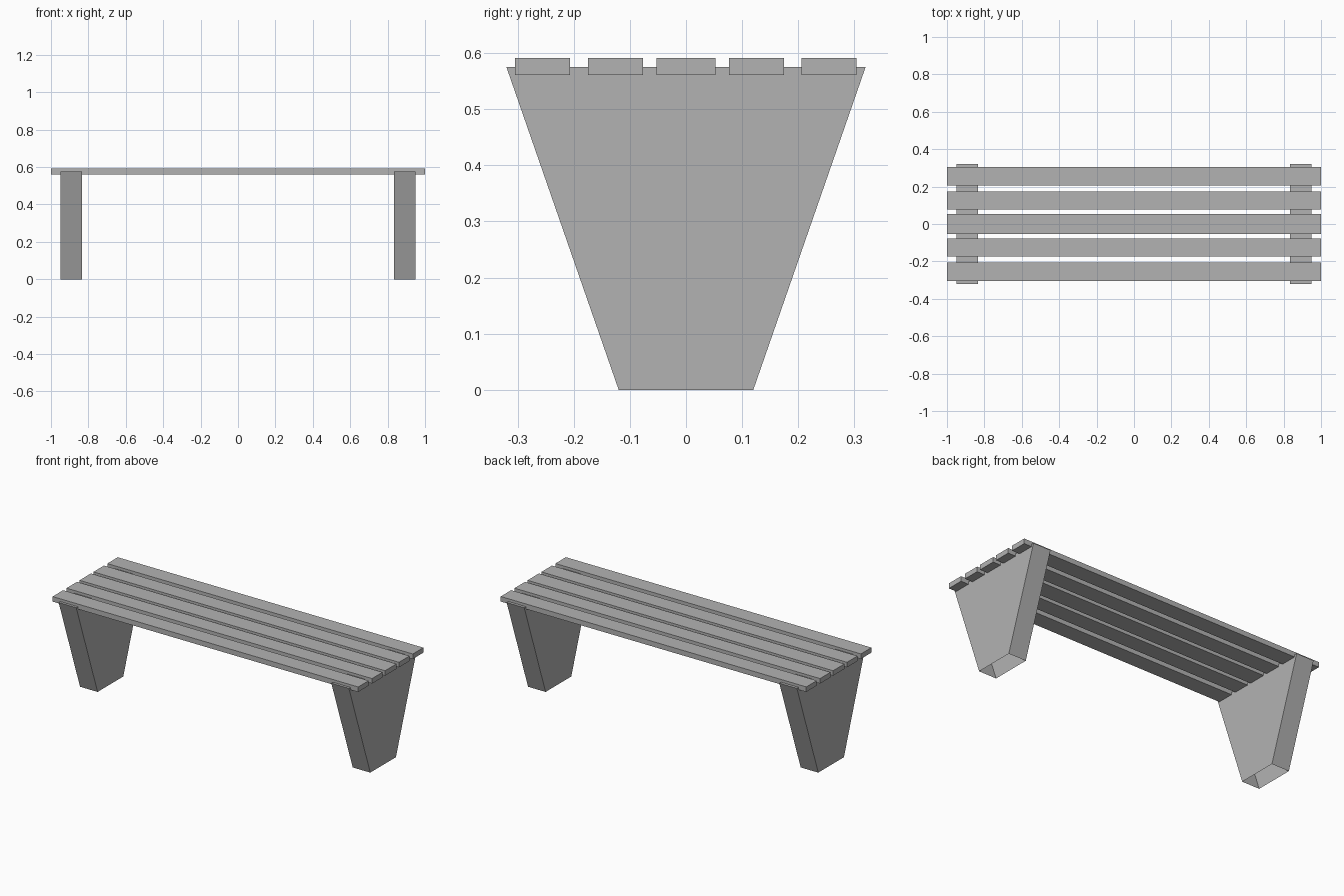
import bpy
import bmesh

cube = bpy.data.objects.get("Cube")
if cube:
    bpy.data.objects.remove(cube, do_unlink=True)

# One plain grey for the whole bench
grey = bpy.data.materials.new("plain grey")
grey.use_nodes = True
colour = (0.45, 0.45, 0.45, 1)
grey.diffuse_color = colour
grey.node_tree.nodes["Principled BSDF"].inputs["Base Color"].default_value = colour


def block(name, x, y, z, foot=1.0, open_bottom=False):
    """Box spanning the x, y and z ranges; foot scales its lower end along y."""
    bm = bmesh.new()
    bmesh.ops.create_cube(bm, size=1)
    for v in bm.verts:
        low = v.co.z < 0
        v.co.x = x[v.co.x > 0]
        v.co.y = y[v.co.y > 0] * (foot if low else 1)
        v.co.z = z[v.co.z > 0]
    bm.normal_update()
    if open_bottom:
        under = [f for f in bm.faces if f.normal.z < -0.9]
        bmesh.ops.delete(bm, geom=under, context='FACES_ONLY')
    mesh = bpy.data.meshes.new(name)
    bm.to_mesh(mesh)
    bm.free()
    mesh.materials.append(grey)
    obj = bpy.data.objects.new(name, mesh)
    bpy.context.collection.objects.link(obj)
    return obj


# Tapered hollow legs, open underneath
block("right_leg", (-0.95, -0.835), (-0.32, 0.32), (0, 0.575), 0.375, True)
block("left_leg", (0.835, 0.95), (-0.32, 0.32), (0, 0.575), 0.375, True)

# Five seat slats, the middle one slightly wider
slats = [(-0.256, 0.049), (-0.126, 0.049), (0, 0.053), (0.126, 0.049), (0.255, 0.049)]
for i, (mid, half) in enumerate(slats, 1):
    block(f"seat_slat_{i}", (-1, 1), (mid - half, mid + half), (0.561, 0.591))
